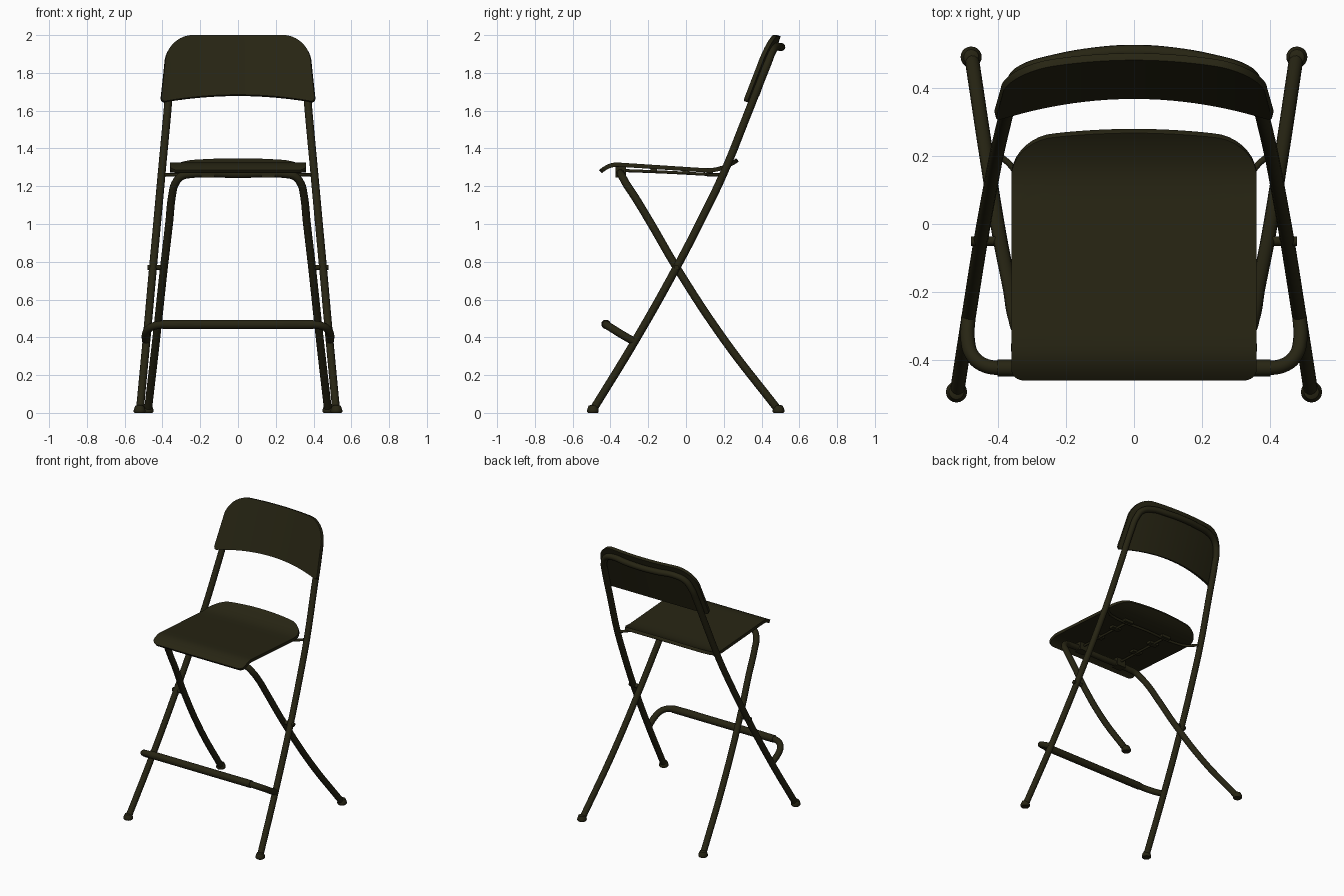
import bpy, bmesh, math
from mathutils import Vector

if "Cube" in bpy.data.objects:
    bpy.data.objects.remove(bpy.data.objects["Cube"])

mat = bpy.data.materials.new("dark olive brown")
mat.diffuse_color = (0.020, 0.018, 0.0065, 1)
mat.use_nodes = True
mat.node_tree.nodes["Principled BSDF"].inputs["Base Color"].default_value = mat.diffuse_color


def finish(ob, angle=40):
    ob.data.materials.clear()
    ob.data.materials.append(mat)
    bpy.ops.object.select_all(action='DESELECT')
    ob.select_set(True)
    bpy.context.view_layer.objects.active = ob
    bpy.ops.object.shade_smooth_by_angle(angle=math.radians(angle))
    return ob


def tube(name, pts, r, mirrored=False):
    """Round tube through points; mirrored adds the -x half."""
    if mirrored:
        pts = pts + [(-x, y, z) for x, y, z in reversed(pts) if x > 1e-6]
    cu = bpy.data.curves.new(name, 'CURVE')
    cu.dimensions = '3D'
    cu.bevel_depth = r
    cu.bevel_resolution = 4
    cu.use_fill_caps = True
    cu.resolution_u = 8
    sp = cu.splines.new('BEZIER')
    sp.bezier_points.add(len(pts) - 1)
    for p, co in zip(sp.bezier_points, pts):
        p.co = co
        p.handle_left_type = p.handle_right_type = 'AUTO'
    ob = bpy.data.objects.new(name, cu)
    bpy.context.collection.objects.link(ob)
    bpy.ops.object.select_all(action='DESELECT')
    ob.select_set(True)
    bpy.context.view_layer.objects.active = ob
    bpy.ops.object.convert(target='MESH')
    return finish(bpy.context.view_layer.objects.active)


def sheet(name, func, nu, nv, thick):
    """Curved panel from func(s in -1..1, t in 0..1), thickened about its middle."""
    bm = bmesh.new()
    g = [[bm.verts.new(func(math.sin((2 * i / nu - 1) * math.pi / 2),
                            0.5 - 0.5 * math.cos(math.pi * j / nv)))
          for j in range(nv + 1)] for i in range(nu + 1)]
    for i in range(nu):
        for j in range(nv):
            bm.faces.new((g[i][j], g[i + 1][j], g[i + 1][j + 1], g[i][j + 1]))
    me = bpy.data.meshes.new(name)
    bm.to_mesh(me)
    bm.free()
    ob = bpy.data.objects.new(name, me)
    bpy.context.collection.objects.link(ob)
    m = ob.modifiers.new("thickness", 'SOLIDIFY')
    m.thickness = thick
    m.offset = 0
    b = ob.modifiers.new("soft edge", 'BEVEL')
    b.width = 0.005
    b.segments = 2
    b.angle_limit = math.radians(50)
    return finish(ob)


def lathe(name, profile, loc, n=20):
    """Turned part about a vertical axis."""
    bm = bmesh.new()
    rings = [[bm.verts.new((loc[0] + r * math.cos(2 * math.pi * k / n),
                            loc[1] + r * math.sin(2 * math.pi * k / n), z))
              for k in range(n)] for r, z in profile]
    for a, b in zip(rings, rings[1:]):
        for k in range(n):
            bm.faces.new((a[k], a[(k + 1) % n], b[(k + 1) % n], b[k]))
    bm.faces.new(rings[0][::-1])
    bm.faces.new(rings[-1])
    me = bpy.data.meshes.new(name)
    bm.to_mesh(me)
    bm.free()
    ob = bpy.data.objects.new(name, me)
    bpy.context.collection.objects.link(ob)
    return finish(ob)


def box(name, loc, size):
    bpy.ops.mesh.primitive_cube_add(size=1, location=loc)
    ob = bpy.context.object
    ob.name = name
    ob.scale = size
    return finish(ob)


# Main frame: front legs running up into the backrest loop
tube("main_frame", [
    (0.519, -0.490, 0.02), (0.485, -0.270, 0.38), (0.450, -0.050, 0.77),
    (0.424, 0.095, 1.05), (0.404, 0.200, 1.27), (0.375, 0.325, 1.58),
    (0.358, 0.400, 1.77), (0.345, 0.432, 1.85), (0.310, 0.455, 1.91),
    (0.245, 0.474, 1.935), (0.12, 0.497, 1.937), (0, 0.505, 1.937)], 0.021, True)

# Rear legs joined by a bar under the front of the seat
tube("rear_leg_frame", [
    (0.476, 0.485, 0.02), (0.433, 0.200, 0.39), (0.392, -0.050, 0.77),
    (0.364, -0.190, 1.01), (0.349, -0.275, 1.15), (0.332, -0.318, 1.215),
    (0.300, -0.338, 1.252), (0.250, -0.345, 1.264), (0, -0.345, 1.264)], 0.021, True)

# Footrest loop and its thicker sleeve
tube("footrest", [
    (0.486, -0.270, 0.375), (0.488, -0.340, 0.415), (0.475, -0.385, 0.443),
    (0.445, -0.412, 0.460), (0.395, -0.423, 0.468), (0, -0.423, 0.468)], 0.021, True)
tube("footrest_sleeve", [(-0.40, -0.423, 0.468), (0.40, -0.423, 0.468)], 0.025)


# Seat: flat panel with rolled front lip and upturned rounded back
def seat(s, t):
    x = 0.36 * s
    a = abs(x)
    c = max(0, a - 0.24) / 0.12
    f = max(0, a - 0.32) / 0.04
    back = 0.273 - 0.03 * s * s - 0.10 * (1 - math.sqrt(max(0, 1 - c * c)))
    front = -0.453 + 0.03 * (1 - math.sqrt(max(0, 1 - f * f)))
    y = front + (back - front) * t
    z = 1.291 - 0.065 * y + 2.2 * max(0, y - 0.1) ** 2 - 5 * max(0, -0.36 - y) ** 2
    return (x, y, z)


sheet("seat", seat, 32, 28, 0.022)


# Backrest: leaning curved panel with rounded top corners
def backrest(s, t):
    z = 1.65 + 0.35 * t
    w = 0.41 - 0.11 * (z - 1.65)
    if z > 1.85:
        w = 0.238 + math.sqrt(max(0, 0.15 ** 2 - (z - 1.85) ** 2))
    elif z < 1.675:
        w -= 0.02 * (1 - math.sqrt(max(0, 1 - ((1.675 - z) / 0.025) ** 2)))
    x = w * s
    z += 0.034 * (1 - s * s) * (1 - t)
    return (x, 0.376 + 0.36 * (z - 1.68) - 0.05 * (x / 0.4) ** 2, z - 0.003)


sheet("backrest", backrest, 32, 28, 0.022)

# Rear seat support wire and lengthwise slide wires
tube("seat_support_wire", [
    (0.404, 0.205, 1.262), (0.375, 0.185, 1.260), (0.335, 0.145, 1.260),
    (0.28, 0.125, 1.260), (0, 0.125, 1.260)], 0.009, True)
foot = [(0.026, 0), (0.031, 0.006), (0.031, 0.014), (0.027, 0.027),
        (0.022, 0.038), (0.012, 0.042)]
for side, sx in (("left", -1), ("right", 1)):
    tube(side + "_slide_wire",
         [(sx * 0.16, -0.33, 1.283), (sx * 0.16, -0.1, 1.274), (sx * 0.16, 0.125, 1.262)], 0.008)
    # Brackets under the seat
    for i, y in enumerate((-0.17, 0.0, 0.125)):
        box(f"{side}_seat_bracket_{i}", (sx * 0.16, y, 1.275 - 0.065 * y), (0.07, 0.035, 0.022))
    box(side + "_front_hinge", (sx * 0.16, -0.345, 1.275), (0.07, 0.055, 0.06))
    # Crossing pivot and rubber feet
    tube(side + "_pivot", [(sx * 0.385, -0.05, 0.77), (sx * 0.478, -0.05, 0.77)], 0.014)
    lathe(side + "_front_foot", foot, (sx * 0.521, -0.493))
    lathe(side + "_rear_foot", foot, (sx * 0.478, 0.490))
